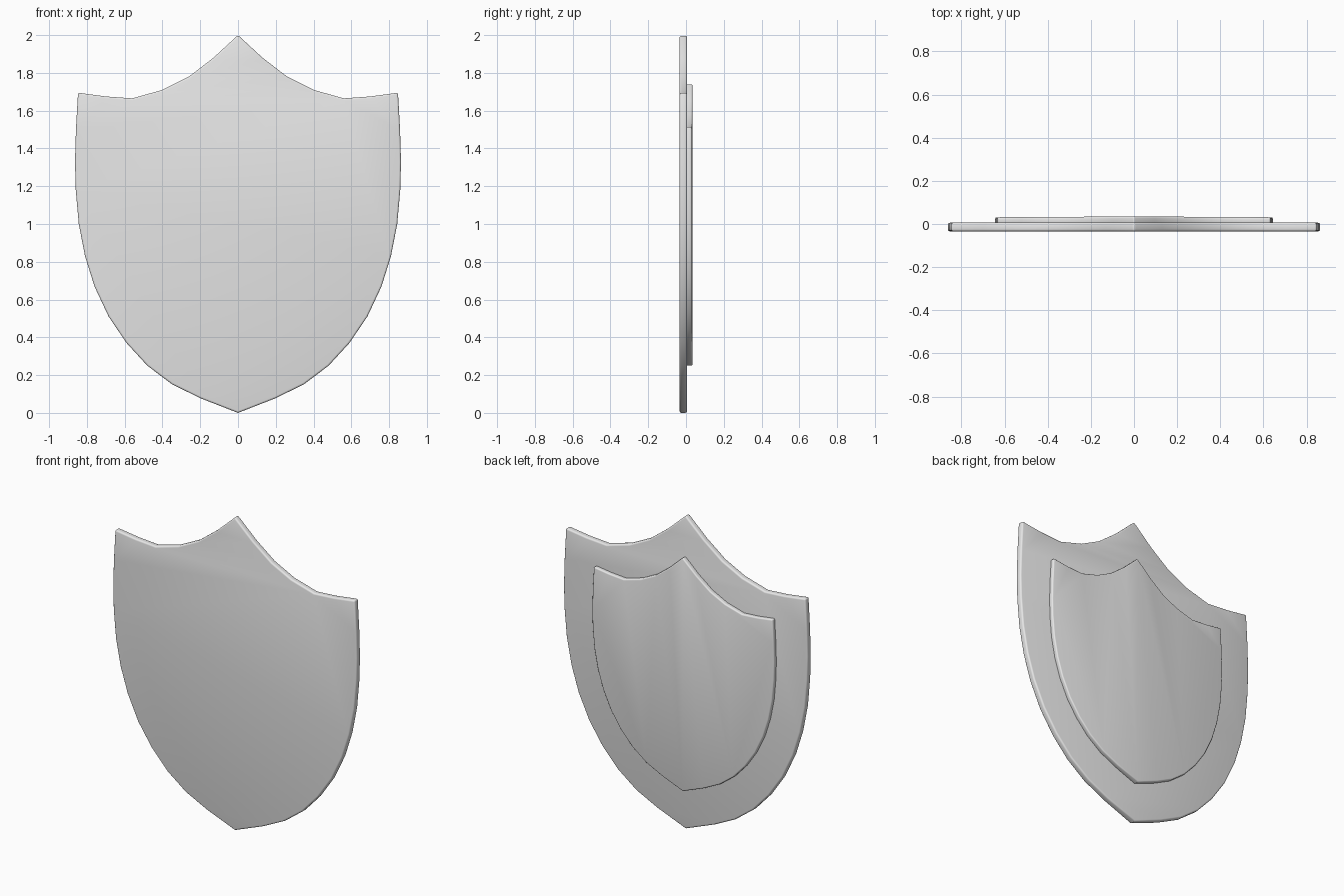
import bpy
import bmesh

if "Cube" in bpy.data.objects:
    bpy.data.objects.remove(bpy.data.objects["Cube"], do_unlink=True)

# Plain light grey
grey = bpy.data.materials.new("light_grey")
grey.use_nodes = True
colour = (0.8, 0.8, 0.8, 1)
grey.diffuse_color = colour
grey.node_tree.nodes["Principled BSDF"].inputs["Base Color"].default_value = colour

# Half outline from the top point, round the side, to the bottom point
HALF = [(0, 2), (.13, 1.88), (.26, 1.78), (.4, 1.71), (.56, 1.665), (.7, 1.675),
        (.847, 1.695), (.858, 1.5), (.863, 1.33), (.859, 1.18), (.843, 1),
        (.81, .83), (.76, .67), (.685, .51), (.59, .37), (.48, .25),
        (.35, .152), (.2, .078), (0, 0)]


def shield(name, scale, base, y_front, y_back, slope, bevel):
    """Closed shield slab; its back falls away from the centre line by slope."""
    bm = bmesh.new()
    points = [(x * scale, z * scale + base) for x, z in HALF]
    loop = points + [(-x, z) for x, z in reversed(points[1:-1])]
    front = [bm.verts.new((x, y_front, z)) for x, z in loop]
    back = [bm.verts.new((x, y_back - slope * abs(x), z)) for x, z in loop]
    count, tip = len(loop), len(points) - 1
    bm.faces.new(front)
    if slope:
        # Two planes meeting in a central ridge
        bm.faces.new(back[:tip + 1])
        bm.faces.new(back[tip:] + back[:1])
    else:
        bm.faces.new(back)
    for i in range(count):
        j = (i + 1) % count
        bm.faces.new((front[i], front[j], back[j], back[i]))
    bmesh.ops.recalc_face_normals(bm, faces=bm.faces)
    mesh = bpy.data.meshes.new(name)
    bm.to_mesh(mesh)
    bm.free()
    mesh.materials.append(grey)
    obj = bpy.data.objects.new(name, mesh)
    bpy.context.collection.objects.link(obj)

    # Rounded rim
    mod = obj.modifiers.new("rounded_rim", "BEVEL")
    mod.width = bevel
    mod.segments = 3
    mod.limit_method = "ANGLE"
    mod.angle_limit = 0.9
    bpy.ops.object.select_all(action="DESELECT")
    obj.select_set(True)
    bpy.context.view_layer.objects.active = obj
    bpy.ops.object.modifier_apply(modifier=mod.name)
    bpy.ops.object.shade_smooth_by_angle(angle=0.6)


# Large plate, and the smaller ridged panel on its back
shield("shield_plate", 1, 0, -0.034, 0.006, 0, 0.01)
shield("back_panel", 0.746, 0.25, 0, 0.035, 0.006, 0.008)
